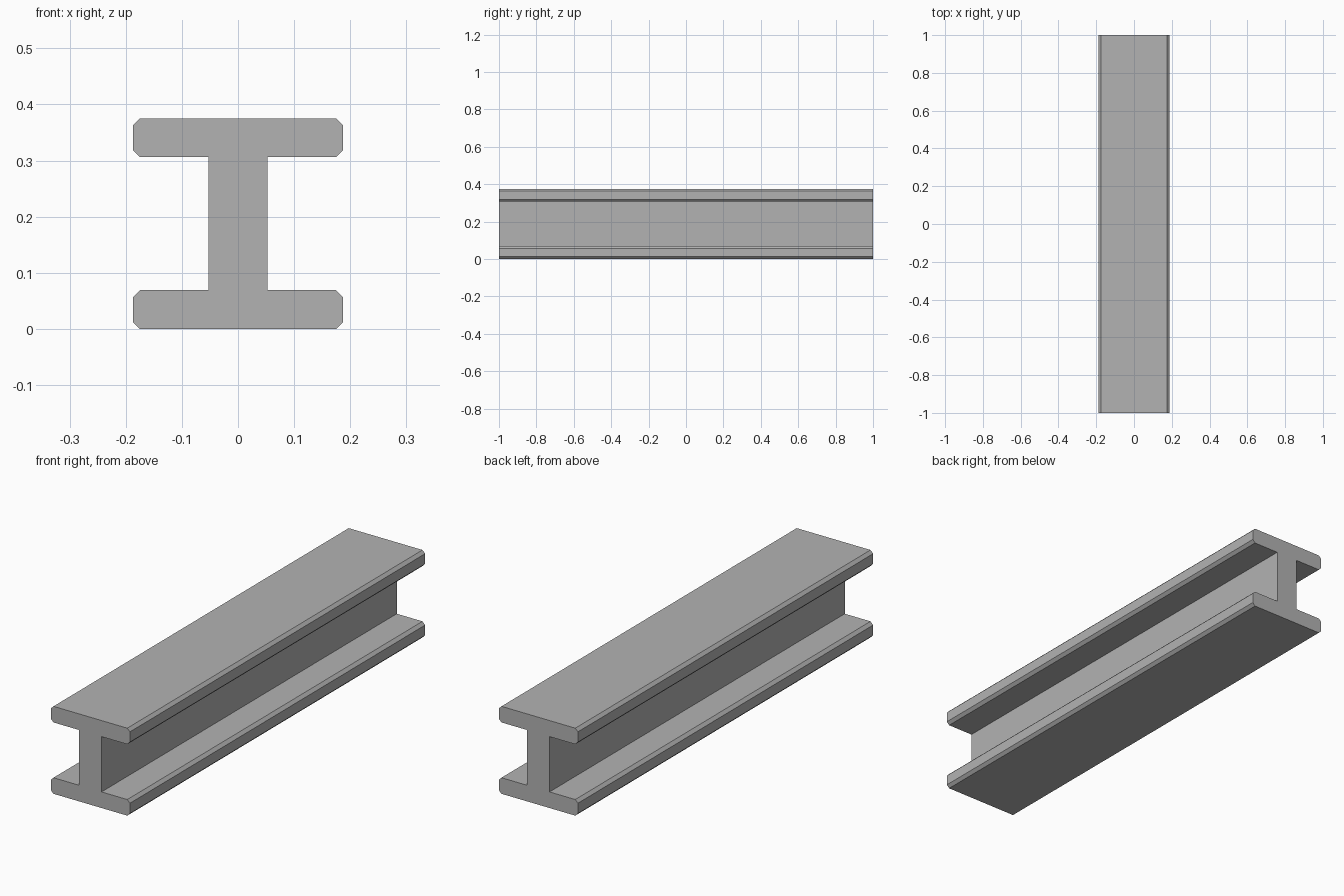
import bpy
import bmesh

cube = bpy.data.objects.get("Cube")
if cube:
    bpy.data.objects.remove(cube, do_unlink=True)

# Plain grey steel
steel = bpy.data.materials.new("grey_steel")
steel.use_nodes = True
colour = (0.45, 0.45, 0.45, 1)
steel.diffuse_color = colour
steel.node_tree.nodes["Principled BSDF"].inputs["Base Color"].default_value = colour

LENGTH, HEIGHT = 2.0, 0.375
HALF_WIDTH, HALF_WEB = 0.1875, 0.053
FLANGE, CHAMFER = 0.069, 0.0125

# Right half of the section, bottom to top, mirrored into a closed outline
inner = HALF_WIDTH - CHAMFER
lower = [(inner, 0), (HALF_WIDTH, CHAMFER), (HALF_WIDTH, FLANGE - CHAMFER),
         (inner, FLANGE), (HALF_WEB, FLANGE)]
half = lower + [(x, HEIGHT - z) for x, z in reversed(lower)]
outline = half + [(-x, z) for x, z in reversed(half)]

# Extrude the section along the length
bm = bmesh.new()
section = bm.faces.new([bm.verts.new((x, -LENGTH / 2, z)) for x, z in outline])
result = bmesh.ops.extrude_face_region(bm, geom=[section], use_keep_orig=True)
moved = [v for v in result["geom"] if isinstance(v, bmesh.types.BMVert)]
bmesh.ops.translate(bm, verts=moved, vec=(0, LENGTH, 0))
bmesh.ops.recalc_face_normals(bm, faces=bm.faces)

mesh = bpy.data.meshes.new("i_beam")
bm.to_mesh(mesh)
bm.free()
mesh.materials.append(steel)
beam = bpy.data.objects.new("i_beam", mesh)
bpy.context.collection.objects.link(beam)
